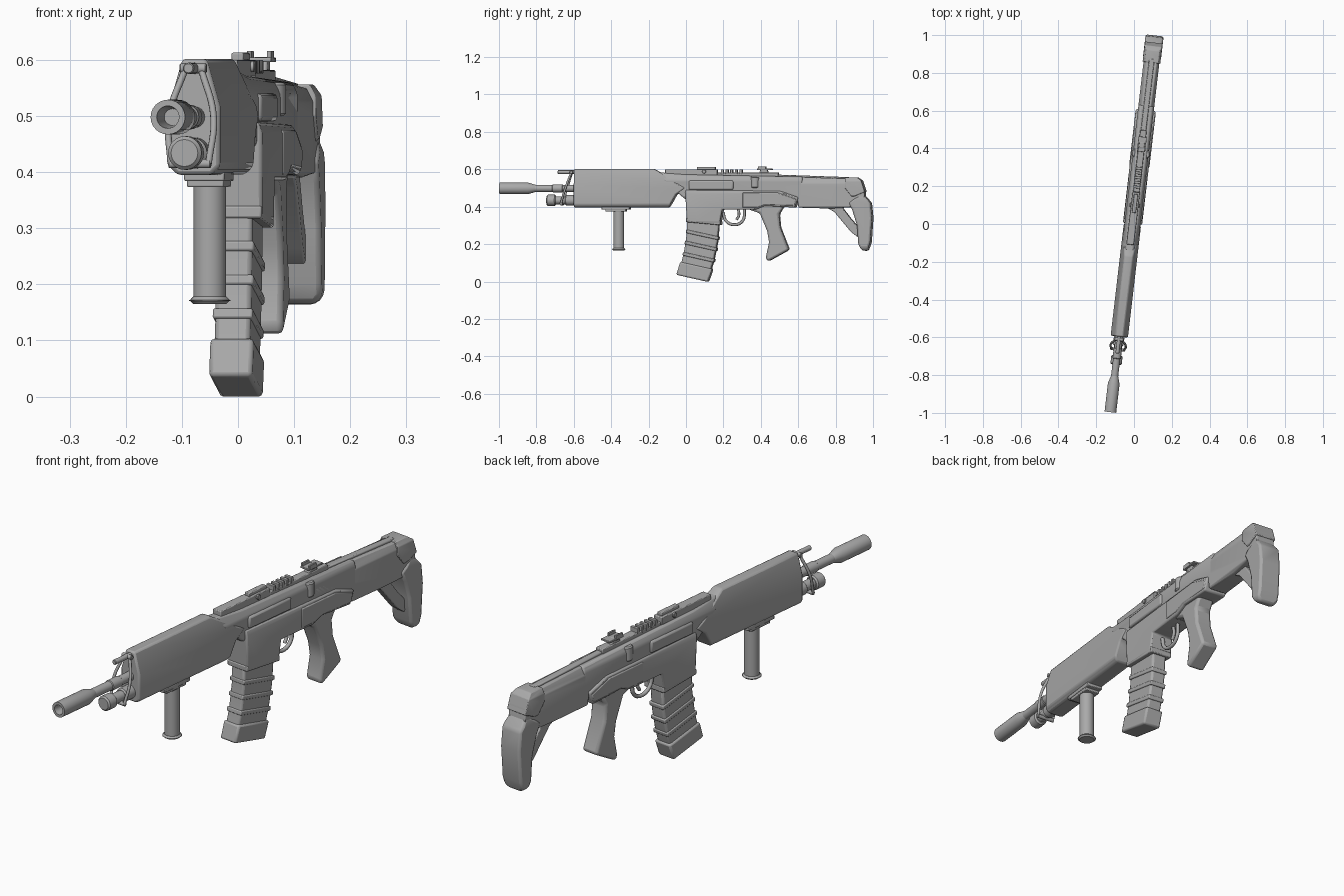
import bpy, bmesh
from math import radians, sin, cos, pi
from mathutils import Matrix, Vector

cube = bpy.data.objects.get("Cube")
if cube:
    bpy.data.objects.remove(cube, do_unlink=True)

# The whole rifle is yawed slightly
PLACE = Matrix.Translation((-0.008, 0, 0)) @ Matrix.Rotation(radians(-6.7), 4, 'Z')
SIDES = (-1, 1)
BORE, LAMP, PIN = 0.498, 0.434, 0.585   # heights of the round parts

shade = (0.4, 0.4, 0.4, 1)
GREY = bpy.data.materials.new("gunmetal grey")
GREY.use_nodes = True
GREY.diffuse_color = shade
GREY.node_tree.nodes["Principled BSDF"].inputs["Base Color"].default_value = shade


def skin(bm, rings):
    """Join rings of points with side faces and close both ends."""
    rings = [[bm.verts.new(p) for p in ring] for ring in rings]
    for lower, upper in zip(rings, rings[1:]):
        for i in range(len(lower)):
            bm.faces.new((lower[i - 1], lower[i], upper[i], upper[i - 1]))
    bm.faces.new(rings[0])
    bm.faces.new(rings[-1])
    bmesh.ops.recalc_face_normals(bm, faces=bm.faces[:])


def to_object(name, rings):
    bm = bmesh.new()
    skin(bm, rings)
    mesh = bpy.data.meshes.new(name)
    bm.to_mesh(mesh)
    bm.free()
    ob = bpy.data.objects.new(name, mesh)
    bpy.context.collection.objects.link(ob)
    return ob


def slab(name, outline, left, right):
    return to_object(name, [[(x, y, z) for y, z in outline] for x in (left, right)])


def finish(ob, bevel=0.0):
    ob.data.materials.clear()
    ob.data.materials.append(GREY)
    ob.data.transform(PLACE)
    if bevel:
        mod = ob.modifiers.new("rounded edges", 'BEVEL')
        mod.width, mod.segments = bevel, 2
        mod.angle_limit = radians(25)
    bpy.ops.object.select_all(action='DESELECT')
    ob.select_set(True)
    bpy.context.view_layer.objects.active = ob
    bpy.ops.object.shade_smooth_by_angle(angle=radians(35))


def plate(name, outline, half, x=0, bevel=0.004):
    """Flat part from a (y, z) side outline."""
    finish(slab(name, outline, x - half, x + half), bevel)


def box(name, front, back, bottom, top, half, x=0, bevel=0.003):
    plate(name, [(front, bottom), (back, bottom), (back, top), (front, top)], half, x, bevel)


def shaped(name, outline, half, crown, shoulder, chamfer=0.01, bevel=0.007):
    """Side outline trimmed by a cross-section that narrows to a crown on top."""
    heights = [z for y, z in outline]
    top, bottom = max(heights), min(heights)
    section = [(crown, top), (half, top - shoulder), (half, bottom + chamfer), (half - chamfer, bottom)]
    section += [(-x, z) for x, z in reversed(section)]
    ob = slab(name, outline, -half * 2, half * 2)
    cutter = to_object(name + " trim", [[(x, y, z) for x, z in section] for y in (-2, 2)])
    mod = ob.modifiers.new("trim", 'BOOLEAN')
    mod.operation, mod.object, mod.solver = 'INTERSECT', cutter, 'EXACT'
    bpy.context.view_layer.update()
    graph = bpy.context.evaluated_depsgraph_get()
    mesh = bpy.data.meshes.new_from_object(ob.evaluated_get(graph))
    ob.modifiers.clear()
    ob.data = mesh
    bpy.data.objects.remove(cutter, do_unlink=True)
    finish(ob, bevel)


def lathe(name, profile, axis='y', at=(0, 0, 0), sides=24):
    """Turn (distance, radius) pairs around an axis."""
    rings = []
    for d, r in profile:
        ring = []
        for i in range(sides):
            a, b = r * cos(2 * pi * i / sides), r * sin(2 * pi * i / sides)
            ring.append(Vector({'x': (d, a, b), 'y': (a, d, b), 'z': (a, b, d)}[axis]) + Vector(at))
        rings.append(ring)
    finish(to_object(name, rings))


def rod(name, start, end, radius, axis='y', at=(0, 0, 0)):
    """Cylinder with softened rims."""
    rim = radius * 0.2
    lathe(name, [(start, radius - rim), (start + rim, radius), (end - rim, radius), (end, radius - rim)],
          axis, at)


def tube(name, points, radius):
    curve = bpy.data.curves.new(name, 'CURVE')
    curve.dimensions, curve.bevel_depth, curve.bevel_resolution = '3D', radius, 2
    curve.use_fill_caps = True
    spline = curve.splines.new('BEZIER')
    spline.bezier_points.add(len(points) - 1)
    for knot, point in zip(spline.bezier_points, points):
        knot.co = point
        knot.handle_left_type = knot.handle_right_type = 'AUTO'
    curve.materials.append(GREY)
    ob = bpy.data.objects.new(name, curve)
    ob.matrix_world = PLACE
    bpy.context.collection.objects.link(ob)


# Barrel with hollow muzzle, and lamp below
lathe("muzzle", [(-0.93, 0.015), (-1.003, 0.02), (-1.003, 0.031), (-0.85, 0.031), (-0.81, 0.019)],
      at=(0, 0, BORE))
rod("barrel", -0.83, -0.55, 0.019, at=(0, 0, BORE))
rod("barrel_sleeve", -0.72, -0.66, 0.022, at=(0, 0, BORE))
rod("lamp_head", -0.75, -0.7, 0.03, at=(0, 0, LAMP))
rod("lamp_body", -0.71, -0.6, 0.021, at=(0, 0, LAMP))
rod("lamp_collar", -0.65, -0.58, 0.028, at=(0, 0, LAMP))

# Handguard and front frame
shaped("handguard", [(-0.6, 0.602), (-0.17, 0.602), (0, 0.5), (-0.05, 0.465), (-0.09, 0.395), (-0.6, 0.395)],
       half=0.046, crown=0.022, shoulder=0.085, chamfer=0.015)
for side in SIDES:
    tube("front_frame", [(side * 0.014, -0.615, PIN), (side * 0.04, -0.645, BORE),
                         (side * 0.034, -0.67, 0.415)], radius=0.006)
rod("frame_pin", -0.69, -0.59, 0.01, at=(0, 0, PIN))
rod("frame_top_bar", -0.024, 0.024, 0.009, 'x', at=(0, -0.615, PIN))
rod("frame_low_bar", -0.038, 0.038, 0.008, 'x', at=(0, -0.668, 0.415))

# Foregrip
box("foregrip_mount", -0.45, -0.3, 0.384, 0.4, half=0.036)
box("foregrip_collar", -0.43, -0.32, 0.373, 0.39, half=0.033)
rod("foregrip", 0.17, 0.39, 0.029, 'z', at=(0, -0.362, 0))
rod("foregrip_flange", 0.165, 0.178, 0.037, 'z', at=(0, -0.362, 0))

# Receiver
shaped("upper_receiver", [(-0.16, 0.585), (0, 0.572), (0.63, 0.56), (0.63, 0.44), (0, 0.44), (-0.06, 0.49)],
       half=0.042, crown=0.02, shoulder=0.045)
shaped("lower_receiver", [(0, 0.49), (0.51, 0.485), (0.61, 0.45), (0.59, 0.395), (0.43, 0.405),
                          (0.38, 0.385), (0.2, 0.385), (0.185, 0.303), (0.01, 0.32)],
       half=0.051, crown=0.044, shoulder=0.02)
plate("magwell_lip", [(0.005, 0.34), (0.19, 0.325), (0.19, 0.301), (0.005, 0.318)], half=0.05)
plate("side_panel", [(0.31, 0.475), (0.5, 0.475), (0.6, 0.44), (0.59, 0.405), (0.43, 0.41),
                     (0.39, 0.395), (0.31, 0.395)], half=0.054)
box("ejection_cover", 0.02, 0.26, 0.49, 0.54, half=0.049, bevel=0.008)
for side in SIDES:
    rod("side_knob", 0.5, 0.56, 0.024, 'z', at=(side * 0.026, 0.375, 0))

# Rail and sights
box("rail", -0.11, 0.17, 0.568, 0.6, half=0.02)
box("rail_cover", 0.06, 0.16, 0.598, 0.613, half=0.011)
rod("rail_bolt", -0.027, 0.027, 0.01, 'x', at=(0, 0.1, 0.588))
box("rail_base", 0.17, 0.5, 0.56, 0.582, half=0.017)
for i in range(5):
    start = 0.19 + i * 0.025
    box("rail_tooth", start, start + 0.014, 0.575, 0.6, half=0.018, bevel=0.002)
plate("rear_sight_post", [(0.39, 0.57), (0.45, 0.57), (0.435, 0.605), (0.405, 0.605)], half=0.014)
box("rear_sight_top", 0.385, 0.465, 0.596, 0.604, half=0.022, bevel=0.002)
for side in SIDES:
    box("rear_sight_ear", 0.39, 0.43, 0.598, 0.616, half=0.004, x=side * 0.018, bevel=0.001)


def magazine_part(name, heights, grow, bevel):
    """Slice of the curved magazine, lower at the back than at the front."""
    def lean(z):
        return 0.01 - 0.6 * (0.33 - z) ** 2
    tilt, depth = 0.038, 0.17
    front = [(lean(z) - grow, z) for z in heights]
    back = [(lean(z - tilt) + depth + grow, z - tilt) for z in heights]
    plate(name, front + back[::-1], 0.032 + grow, bevel=bevel)


# Magazine with ribs and foot
magazine_part("magazine", [0.35, 0.25, 0.15, 0.06], grow=0, bevel=0.008)
for height in (0.14, 0.2, 0.26):
    magazine_part("magazine_rib", [height + 0.018, height], grow=0.004, bevel=0.004)
magazine_part("magazine_foot", [0.105, 0.036], grow=0.007, bevel=0.008)

# Trigger and guard
tube("trigger_guard", [(0, 0.2, 0.37), (0, 0.215, 0.325), (0, 0.26, 0.304), (0, 0.305, 0.325),
                       (0, 0.315, 0.385)], radius=0.008)
tube("trigger", [(0, 0.28, 0.39), (0, 0.285, 0.355), (0, 0.272, 0.33)], radius=0.007)

# Pistol grip
plate("pistol_grip", [(0.34, 0.42), (0.54, 0.42), (0.503, 0.36), (0.51, 0.29), (0.557, 0.17), (0.445, 0.108),
                      (0.432, 0.125), (0.45, 0.21), (0.44, 0.27), (0.4, 0.365), (0.34, 0.385)],
      half=0.037, bevel=0.014)

# Stock
shaped("stock", [(0.4, 0.565), (0.88, 0.55), (0.94, 0.545), (0.962, 0.5), (0.968, 0.42), (0.93, 0.4),
                 (0.78, 0.39), (0.61, 0.395), (0.6, 0.46), (0.4, 0.48)],
       half=0.042, crown=0.022, shoulder=0.04, bevel=0.008)
plate("stock_ridge", [(0.48, 0.572), (0.88, 0.558), (0.88, 0.54), (0.48, 0.54)], half=0.014)
shaped("butt_cap", [(0.86, 0.556), (0.925, 0.556), (0.948, 0.54), (0.968, 0.48), (0.9, 0.45), (0.86, 0.5)],
       half=0.047, crown=0.036, shoulder=0.02)
shaped("butt_foot", [(0.88, 0.42), (0.95, 0.475), (0.997, 0.42), (1.005, 0.34), (0.996, 0.21),
                     (0.98, 0.163), (0.95, 0.166), (0.932, 0.2), (0.925, 0.3), (0.9, 0.38)],
       half=0.048, crown=0.036, shoulder=0.04, chamfer=0.016, bevel=0.01)
plate("stock_strut", [(0.75, 0.4), (0.8, 0.372), (0.89, 0.265), (0.93, 0.235), (0.94, 0.28),
                      (0.89, 0.335), (0.84, 0.4)], half=0.02)
